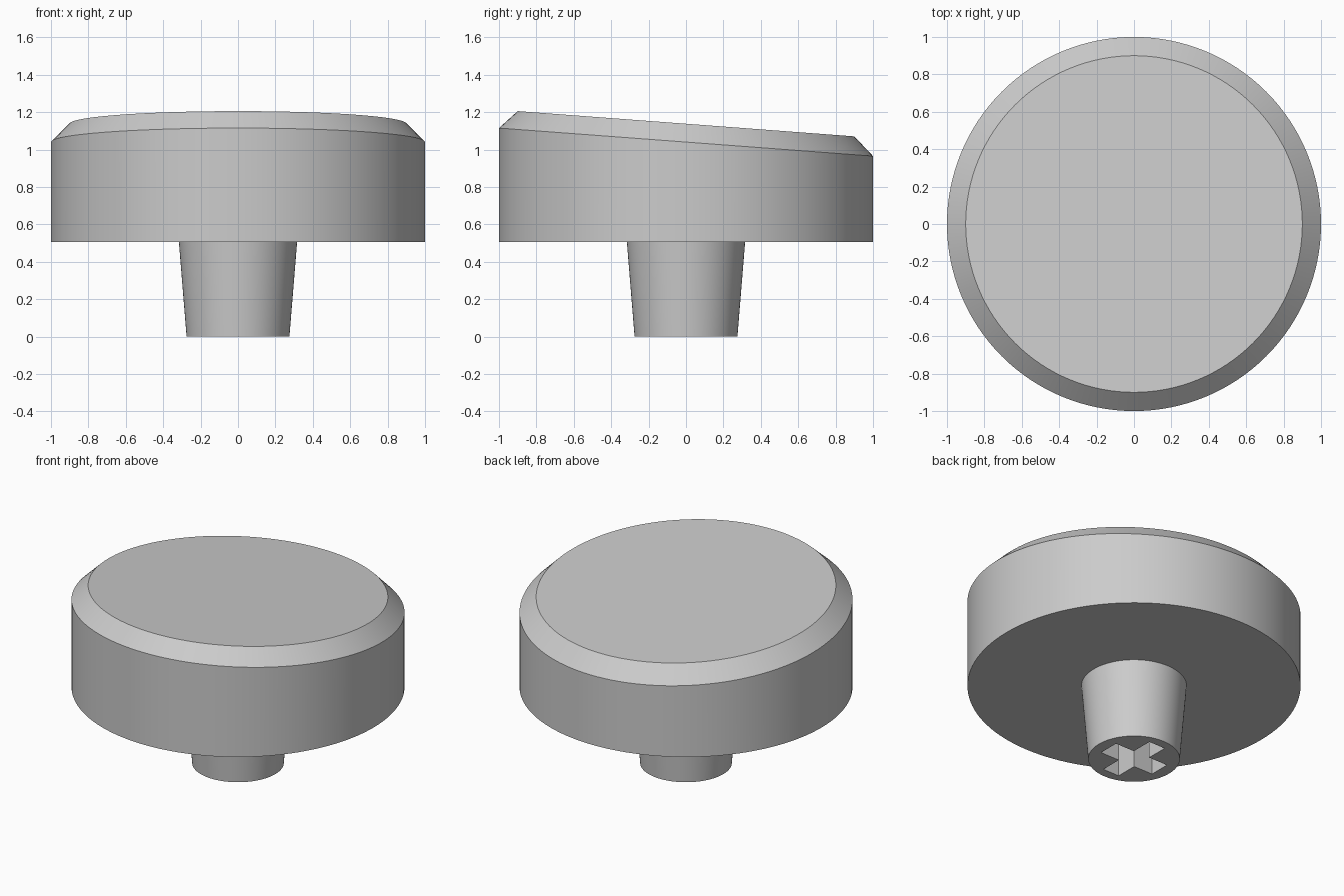
import bpy, bmesh, math

if "Cube" in bpy.data.objects:
    bpy.data.objects.remove(bpy.data.objects["Cube"], do_unlink=True)

SEGMENTS = 128
SLOPE = -0.075   # top tilts down towards the back

grey = bpy.data.materials.new("light grey plastic")
grey.use_nodes = True
colour = (0.6, 0.6, 0.6, 1)
grey.diffuse_color = colour
grey.node_tree.nodes["Principled BSDF"].inputs["Base Color"].default_value = colour


def make_object(name, bm):
    bmesh.ops.recalc_face_normals(bm, faces=bm.faces)
    mesh = bpy.data.meshes.new(name)
    bm.to_mesh(mesh)
    bm.free()
    mesh.materials.append(grey)
    obj = bpy.data.objects.new(name, mesh)
    bpy.context.collection.objects.link(obj)
    return obj


def shade(obj):
    bpy.ops.object.select_all(action="DESELECT")
    obj.select_set(True)
    bpy.context.view_layer.objects.active = obj
    bpy.ops.object.shade_smooth_by_angle(angle=math.radians(25))


def stacked_rings(name, rings):
    """Closed solid from (radius, height, slope) rings."""
    bm = bmesh.new()
    loops = []
    for radius, height, slope in rings:
        loop = []
        for i in range(SEGMENTS):
            a = math.tau * i / SEGMENTS
            x, y = radius * math.cos(a), radius * math.sin(a)
            loop.append(bm.verts.new((x, y, height + slope * y)))
        loops.append(loop)
    for low, high in zip(loops, loops[1:]):
        for i in range(SEGMENTS):
            j = (i + 1) % SEGMENTS
            bm.faces.new((low[i], low[j], high[j], high[i]))
    bm.faces.new(loops[0][::-1])
    bm.faces.new(loops[-1])
    return make_object(name, bm)


# Round cap with a sloped, chamfered top
cap = stacked_rings("cap", [(1, 0.505, 0), (1, 1.04, SLOPE), (0.9, 1.138, SLOPE)])
shade(cap)

# Tapered stem
stem = stacked_rings("stem", [(0.275, 0, 0), (0.316, 0.505, 0)])

# Cross-shaped socket cut into the stem
half_x, half_y = 0.2, 0.215    # arm lengths
wide, thin = 0.07, 0.06        # half widths of the x and y arms
quarter = [(half_x, wide), (thin, wide), (thin, half_y)]
outline = []
for sx, sy in ((1, 1), (-1, 1), (-1, -1), (1, -1)):
    corner = [(sx * x, sy * y) for x, y in quarter]
    outline += corner if sx * sy > 0 else corner[::-1]
bm = bmesh.new()
base = bm.faces.new([bm.verts.new((x, y, -0.1)) for x, y in outline])
top = bmesh.ops.extrude_face_region(bm, geom=[base])["geom"]
bmesh.ops.translate(bm, vec=(0, 0, 0.5),
                    verts=[v for v in top if isinstance(v, bmesh.types.BMVert)])
cutter = make_object("socket_cutter", bm)
cutter.hide_render = True
cut = stem.modifiers.new("socket", "BOOLEAN")
cut.object = cutter
cut.operation = "DIFFERENCE"
cut.solver = "EXACT"
bpy.context.view_layer.objects.active = stem
bpy.ops.object.modifier_apply(modifier="socket")
bpy.data.objects.remove(cutter, do_unlink=True)
shade(stem)
